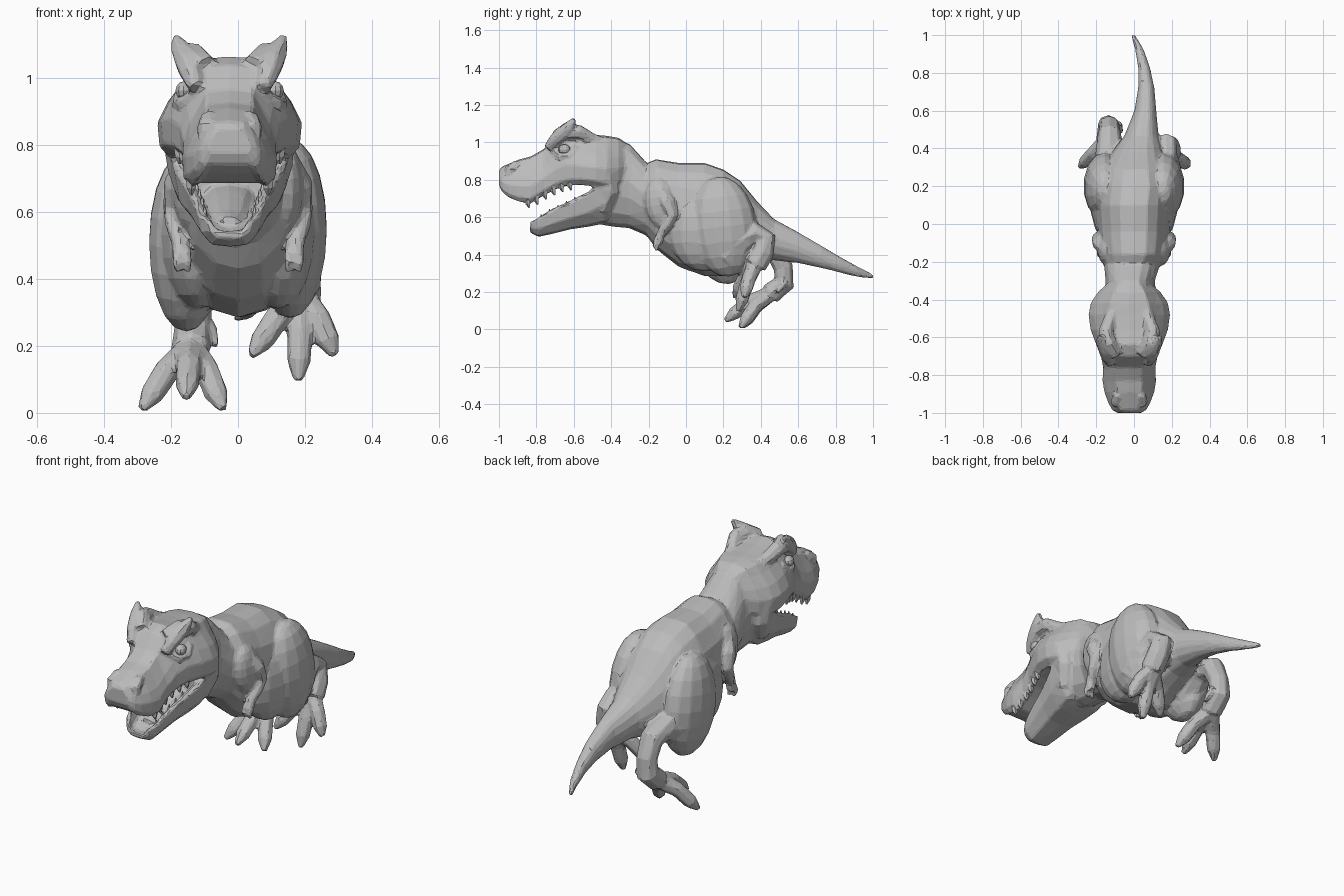
import bpy, bmesh, math
from mathutils import Vector, Matrix

if "Cube" in bpy.data.objects:
    bpy.data.objects.remove(bpy.data.objects["Cube"])

skin = bpy.data.materials.new("stone grey")
skin.use_nodes = True
GREY = (.5, .5, .5, 1)
skin.diffuse_color = GREY
skin.node_tree.nodes["Principled BSDF"].inputs["Base Color"].default_value = GREY
HEAD_X = -.025


def finish(name, bm):
    bmesh.ops.recalc_face_normals(bm, faces=bm.faces)
    mesh = bpy.data.meshes.new(name)
    bm.to_mesh(mesh)
    bm.free()
    mesh.materials.append(skin)
    ob = bpy.data.objects.new(name, mesh)
    bpy.context.collection.objects.link(ob)
    return ob


def skin_rings(name, rings):
    """Bridge equal rings of points and cap both ends."""
    bm = bmesh.new()
    loops = [[bm.verts.new(p) for p in ring] for ring in rings]
    for a, b in zip(loops, loops[1:]):
        for i in range(len(a)):
            j = (i + 1) % len(a)
            bm.faces.new((a[i], a[j], b[j], b[i]))
    bm.faces.new(loops[0])
    bm.faces.new(loops[-1])
    return finish(name, bm)


def mirrored(half):
    return half + [(-u, v) for u, v in reversed(half) if u > 0]


def loft(name, profile, stations):
    """Stations: y, centre x, bottom z, top z, half width."""
    return skin_rings(name, [[(x + u * w, y, lo + v * (hi - lo)) for u, v in profile]
                             for y, x, lo, hi, w in stations])


def tube(name, path, sides=7, flat=1):
    """Path: x, y, z, radius; flat scales the depth."""
    pts = [Vector(p[:3]) for p in path]
    rings = []
    for i, p in enumerate(pts):
        t = (pts[min(i + 1, len(pts) - 1)] - pts[max(i - 1, 0)]).normalized()
        a = t.cross(Vector((1, 0, 0))).normalized()
        b = t.cross(a)
        r = path[i][3]
        ring = []
        for k in range(sides):
            g = math.tau * k / sides
            ring.append(p + r * (flat * math.cos(g) * a + math.sin(g) * b))
        rings.append(ring)
    return skin_rings(name, rings)


def blob(name, centre, size, tilt=0, u=14, v=10):
    bm = bmesh.new()
    bmesh.ops.create_uvsphere(bm, u_segments=u, v_segments=v, radius=1)
    bm.transform(Matrix.Translation(centre) @ Matrix.Rotation(tilt, 4, 'X')
                 @ Matrix.Diagonal((*size, 1)))
    return finish(name, bm)


def sided(path, s, x0=0):
    return [(x0 + s * x, y, z, r) for x, y, z, r in path]


def sample(stations, y):
    """Interpolate a station at y."""
    for a, b in zip(stations, stations[1:]):
        if b[0] <= y <= a[0]:
            f = (a[0] - y) / (a[0] - b[0])
            return [p + f * (q - p) for p, q in zip(a, b)]


def fuse(parts, voxel, ratio):
    """Melt overlapping parts into one faceted skin."""
    with bpy.context.temp_override(active_object=parts[0], object=parts[0],
                                   selected_objects=parts, selected_editable_objects=parts):
        bpy.ops.object.join()
    melt = parts[0].modifiers.new("melt", 'REMESH')
    melt.mode = 'VOXEL'
    melt.voxel_size = voxel
    soften = parts[0].modifiers.new("soften", 'SMOOTH')
    soften.iterations = 3
    facet = parts[0].modifiers.new("facet", 'DECIMATE')
    facet.ratio = ratio


# torso, neck and tail
body_profile = mirrored([(0, 0), (.4, .04), (.74, .16), (.96, .36), (1, .55),
                         (.88, .76), (.64, .91), (.36, .99), (0, 1)])
flesh = [loft("body", body_profile, [
    (-.5, -.02, .57, .98, .12), (-.4, -.02, .55, 1.03, .14), (-.3, -.02, .54, .99, .13),
    (-.21, -.01, .5, .89, .15), (-.16, 0, .43, .91, .175), (-.04, 0, .335, .89, .19),
    (.1, 0, .285, .89, .2), (.2, .01, .285, .855, .2), (.29, .01, .33, .795, .18),
    (.38, .02, .36, .685, .135), (.47, .04, .37, .59, .09), (.6, .06, .355, .52, .058),
    (.72, .065, .33, .45, .043), (.82, .055, .305, .39, .032), (.92, .03, .28, .335, .023),
    (1, -.005, .27, .295, .012)])]

# skull with a shallow palate and a tapering muzzle
skull_profile = mirrored([(0, .06), (.65, .06), (.8, 0), (.97, .12), (1, .38),
                          (.86, .6), (.66, .8), (.5, .97), (0, 1)])
skull = [(-.31, HEAD_X, .8, .99, .11), (-.36, HEAD_X, .76, 1.025, .165),
         (-.42, HEAD_X, .75, 1.035, .205),
         (-.48, HEAD_X, .76, 1.04, .216), (-.56, HEAD_X, .77, 1.05, .205),
         (-.64, HEAD_X, .765, 1.065, .175), (-.7, HEAD_X, .745, 1.04, .15),
         (-.76, HEAD_X, .715, .965, .138), (-.83, HEAD_X, .67, .925, .142),
         (-.89, HEAD_X, .68, .91, .132), (-.95, HEAD_X, .705, .885, .11),
         (-.985, HEAD_X, .735, .87, .09), (-1, HEAD_X, .77, .85, .065)]
flesh.append(loft("head", skull_profile, skull))

# lower jaw as a trough, with tongue
jaw_profile = mirrored([(0, 0), (.55, .05), (.9, .4), (1, .92), (.9, 1), (.72, .9),
                        (.58, .5), (0, .42)])
jaw = [(-.32, HEAD_X, .68, .88, .11), (-.37, HEAD_X, .62, .88, .165),
       (-.44, HEAD_X, .565, .82, .185), (-.52, HEAD_X, .55, .74, .165),
       (-.62, HEAD_X, .535, .69, .135), (-.72, HEAD_X, .51, .645, .112),
       (-.79, HEAD_X, .495, .6, .095), (-.835, HEAD_X, .52, .575, .065)]
flesh.append(loft("lower_jaw", jaw_profile, jaw))
flesh.append(tube("tongue", [(HEAD_X, -.42, .68, .08), (HEAD_X, -.56, .635, .065),
                             (HEAD_X, -.68, .59, .05), (HEAD_X, -.75, .575, .025)], 8, .4))

for s, side in ((1, "left"), (-1, "right")):
    # short teeth
    for i in range(6):
        y = -.62 - i * .045
        _, x, lo, hi, w = sample(skull, y)
        tx = x + s * w * .82
        tube(f"upper_tooth_{side}", [(tx, y, lo + .03, .018), (tx, y, lo, .014),
                                     (tx, y + .008, lo - .022, .004)], 5)
    for i in range(5):
        y = -.6 - i * .045
        _, x, lo, hi, w = sample(jaw, y)
        tx = x + s * w * .76
        tube(f"lower_tooth_{side}", [(tx, y, hi - .03, .011),
                                     (tx, y + .006, hi + .008, .003)], 5)
    # eyes, brows and nostrils
    blob(f"eye_{side}", (HEAD_X + s * .137, -.65, .962), (.026, .034, .028), 0, 10, 6)
    flesh += [
        tube("brow", sided([
            (.1, -.74, .97, .024), (.115, -.7, 1.015, .036), (.125, -.66, 1.05, .042),
            (.145, -.625, 1.085, .032), (.162, -.595, 1.125, .012)], s, HEAD_X)),
        tube("crest", sided([
            (.07, -.69, 1.03, .04), (.115, -.63, 1.06, .05), (.125, -.57, 1.055, .04),
            (.1, -.5, 1.015, .035), (.08, -.42, .99, .03)], s, HEAD_X)),
        tube("lower_eyelid", sided([
            (.1, -.71, .955, .016), (.14, -.67, .925, .022), (.15, -.62, .925, .024),
            (.14, -.58, .97, .02)], s, HEAD_X)),
        tube("nostril", sided([
            (.05, -.86, .88, .02), (.06, -.91, .875, .03), (.07, -.945, .85, .03),
            (.08, -.95, .81, .015)], s, HEAD_X)),
        tube("jaw_muscle", sided([
            (.14, -.45, .92, .04), (.145, -.42, .83, .055), (.135, -.41, .74, .055),
            (.11, -.45, .64, .045)], s, HEAD_X))]
    # arms
    flesh += [
        blob("shoulder", (s * .14, -.13, .67), (.055, .09, .14), .2),
        tube("arm", sided([
            (.15, -.14, .76, .03), (.18, -.1, .68, .045), (.19, -.075, .61, .036),
            (.19, -.1, .56, .028), (.175, -.135, .51, .025), (.168, -.15, .46, .028)], s))]
    for k in (-1, 1):
        flesh.append(tube("finger", sided([
            (.168 + k * .012, -.15, .49, .018), (.167 + k * .016, -.165, .45, .017),
            (.165 + k * .016, -.155, .42, .01)], s), 5))
    # thighs
    drop = .02 if s > 0 else -.02
    flesh.append(blob("thigh", (s * .155, .2, .53 + drop), (.113, .18, .27), .12))
    flesh.append(blob("flank", (s * .12, .1, .53), (.11, .2, .22)))

# folded legs, one raised and one lower
legs = {
    "left": [(.17, .2, .38, .08), (.175, .3, .48, .075), (.17, .37, .52, .06),
             (.17, .425, .485, .058), (.185, .41, .41, .062), (.19, .37, .345, .062)],
    "right": [(-.14, .24, .36, .08), (-.13, .38, .45, .075), (-.13, .48, .42, .062),
              (-.13, .52, .33, .054), (-.135, .525, .25, .058), (-.14, .45, .19, .06)]}
tips = {
    "left": [(.04, .26, .17), (.18, .28, .095), (.29, .31, .17)],
    "right": [(-.045, .29, .01), (-.155, .21, .045), (-.287, .3, .01)]}
for side, path in legs.items():
    flesh.append(tube("leg", path, 8))
    root, ball = Vector(path[-2][:3]), Vector(path[-1][:3])
    for tip in tips[side]:
        tip = Vector(tip)
        mid = ball.lerp(tip, .5) + Vector((0, 0, .025))
        flesh.append(tube("toe", [
            (*root, .03), (*ball.lerp(mid, .2), .044), (*mid, .04),
            (*mid.lerp(tip, .6), .037), (*tip, .014)], 7))
    # small hind claw
    inner = Vector((-.07 if side == "left" else .07, 0, 0))
    flesh.append(tube("hind_claw", [
        (*root, .03), (*(root + inner * .8), .024),
        (*(root + inner + Vector((0, -.04, -.05))), .012)], 6))

fuse(flesh, .009, .07)
